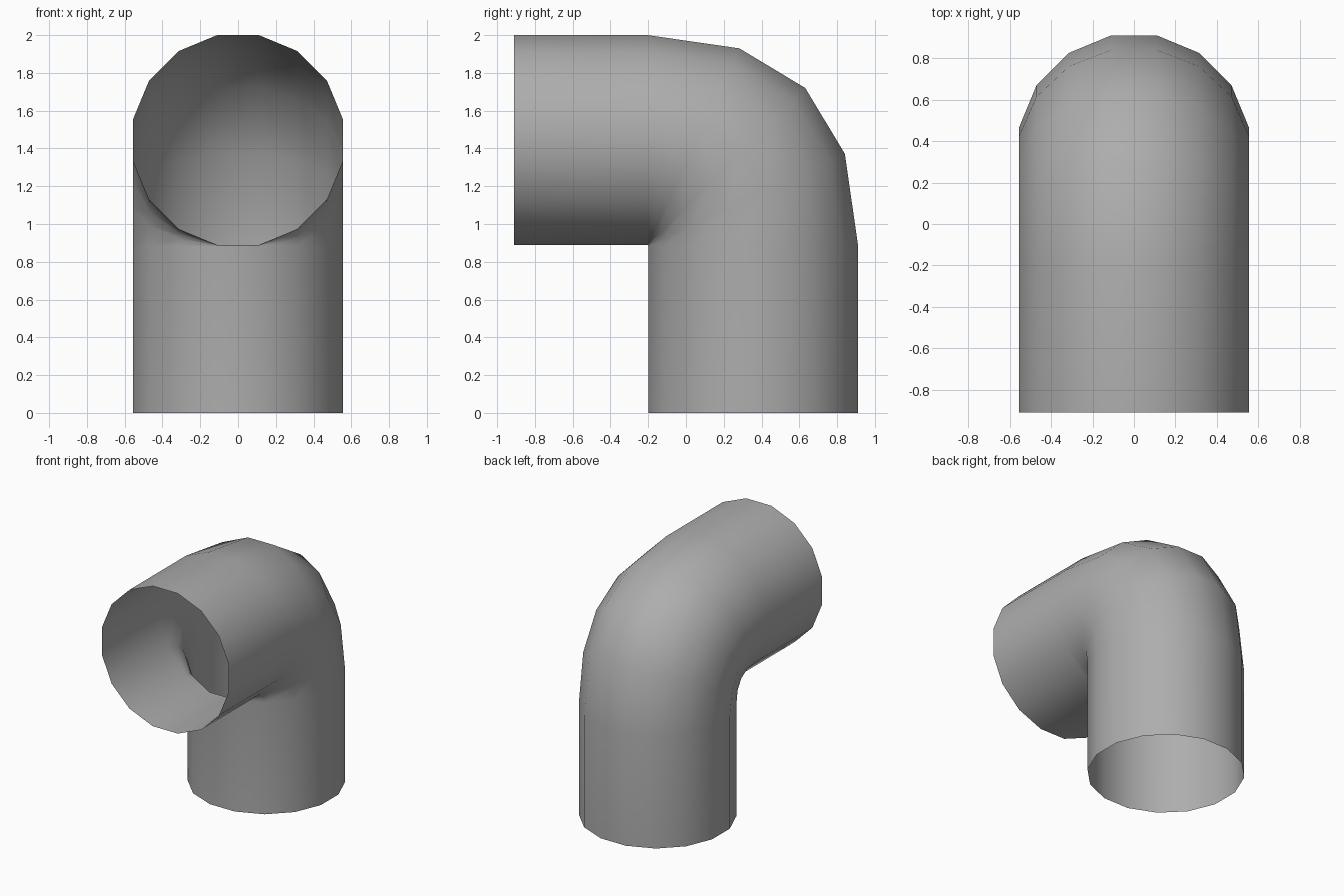
import bpy, bmesh
from math import sin, cos, pi

if "Cube" in bpy.data.objects:
    bpy.data.objects.remove(bpy.data.objects["Cube"])

SIDES = 16
R = 0.5663                      # corner radius of the 16-sided section
FLAT = R * cos(pi / SIDES)      # distance from centre to a flat
GAP = 0.004                     # tiny inner radius of the elbow
END = 0.911
PIVOT_Y, PIVOT_Z = END - 2 * FLAT - GAP, 2.0 - 2 * FLAT - GAP
HANDLE = 0.664                  # fullness of the bend


def section():
    """(sideways offset, distance from the elbow pivot) around the pipe"""
    for k in range(SIDES):
        a = 2 * pi * (k + 0.5) / SIDES
        yield R * cos(a), GAP + FLAT + R * sin(a)


def bend(t):
    """Bezier quarter turn from (1, 0) to (0, 1)"""
    b0, b1, b2, b3 = (1 - t)**3, 3 * t * (1 - t)**2, 3 * t * t * (1 - t), t**3
    return b0 + b1 + b2 * HANDLE, b1 * HANDLE + b2 + b3


bm = bmesh.new()
rings = []


def add_ring(u, v, dy=0.0, dz=0.0):
    rings.append([bm.verts.new((x, PIVOT_Y + u * d + dy, PIVOT_Z + v * d + dz))
                  for x, d in section()])


# upright leg, elbow, then horizontal outlet
add_ring(1, 0, dz=-PIVOT_Z)
for i in range(5):
    add_ring(*bend(i / 4))
add_ring(0, 1, dy=-END - PIVOT_Y)

# skin between rings, both ends left open
for a, b in zip(rings, rings[1:]):
    for k in range(SIDES):
        n = (k + 1) % SIDES
        bm.faces.new((a[k], a[n], b[n], b[k]))
bmesh.ops.recalc_face_normals(bm, faces=bm.faces)
# make the open tube face outward
bm.normal_update()
f = max(bm.faces, key=lambda f: f.calc_center_median().y)
if f.normal.y < 0:
    bmesh.ops.reverse_faces(bm, faces=bm.faces)
for f in bm.faces:
    f.smooth = True

mesh = bpy.data.meshes.new("elbow_pipe")
bm.to_mesh(mesh)
bm.free()
pipe = bpy.data.objects.new("elbow_pipe", mesh)
bpy.context.collection.objects.link(pipe)

# dark grey surface
grey = bpy.data.materials.new("dark_grey")
grey.diffuse_color = (0.42, 0.42, 0.42, 1)
grey.use_nodes = True
grey.node_tree.nodes["Principled BSDF"].inputs["Base Color"].default_value = grey.diffuse_color
mesh.materials.append(grey)
